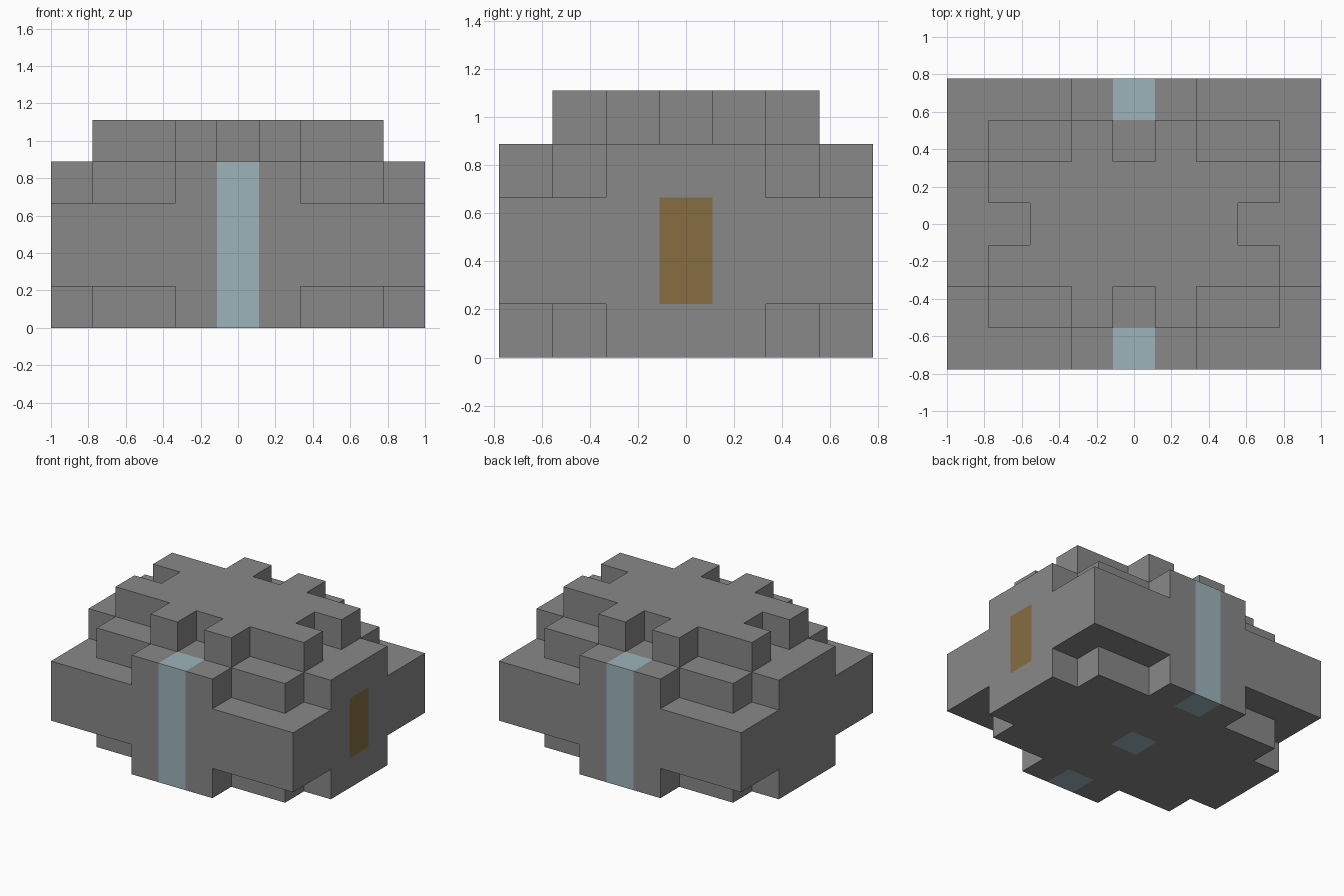
import bpy
import bmesh
from itertools import product
from mathutils import Vector

if "Cube" in bpy.data.objects:
    bpy.data.objects.remove(bpy.data.objects["Cube"], do_unlink=True)

NX, NY, NZ = 9, 7, 5          # block counts along each axis
U = 2 / NX                    # block size
ORIGIN = Vector((-1, -NY * U / 2, 0))
AXES = [Vector((1, 0, 0)), Vector((0, 1, 0)), Vector((0, 0, 1))]


def material(name, rgb):
    mat = bpy.data.materials.new(name)
    mat.use_nodes = True
    mat.diffuse_color = (*rgb, 1)
    mat.node_tree.nodes["Principled BSDF"].inputs["Base Color"].default_value = (*rgb, 1)
    return mat


grey = material("stone grey", (0.246, 0.246, 0.246))
blue = material("pale blue", (0.333, 0.456, 0.497))
brown = material("ochre brown", (0.238, 0.153, 0.053))


def filled(cell):
    """True where the stepped, four-way symmetric solid has a block."""
    x, y, z = cell
    if not (0 <= x < NX and 0 <= y < NY and 0 <= z < NZ):
        return False
    ex, ey = min(x, NX - 1 - x), min(y, NY - 1 - y)   # distance from the edges
    corner = ex < 3 and ey < 2
    if z in (1, 2):                                   # full slabs
        return True
    if z in (0, 3):                                   # slabs with stepped corners
        return not corner or (ex > 0 and ey > 0)
    notch = (ex == 4 and ey == 1) or (ex == 1 and ey == 3)
    return ex > 0 and ey > 0 and not corner and not notch


def build_part(name, cells, mat):
    """Make an object from the exposed sides of the given blocks."""
    bm = bmesh.new()
    for cell in cells:
        centre = ORIGIN + (Vector(cell) + Vector((0.5, 0.5, 0.5))) * U
        for axis, sign in product(range(3), (-1, 1)):
            normal = AXES[axis] * sign
            if filled(tuple(int(c) for c in Vector(cell) + normal)):
                continue
            side = AXES[(axis + 1) % 3] * U / 2
            up = normal.cross(side)
            mid = centre + normal * U / 2
            corners = (mid - side - up, mid + side - up, mid + side + up, mid - side + up)
            bm.faces.new([bm.verts.new(c) for c in corners])
    bmesh.ops.remove_doubles(bm, verts=bm.verts, dist=U / 100)
    mesh = bpy.data.meshes.new(name)
    bm.to_mesh(mesh)
    bm.free()
    mesh.materials.append(mat)
    obj = bpy.data.objects.new(name, mesh)
    bpy.context.collection.objects.link(obj)


# Coloured inlays
inlays = {
    "front_stripe": ([(4, 0, z) for z in range(4)], blue),
    "back_stripe": ([(4, NY - 1, z) for z in range(4)], blue),
    "underside_patch": ([(4, 3, 0)], blue),
    "side_panel": ([(NX - 1, 3, z) for z in (1, 2)], brown),
}
for part, (blocks, colour) in inlays.items():
    build_part(part, blocks, colour)
used = {c for blocks, _ in inlays.values() for c in blocks}

# Grey shell, tier by tier
tiers = {"base_tier": [0], "main_body": [1, 2], "shoulder_tier": [3], "top_tier": [4]}
for part, levels in tiers.items():
    blocks = [c for c in product(range(NX), range(NY), levels) if filled(c) and c not in used]
    build_part(part, blocks, grey)
